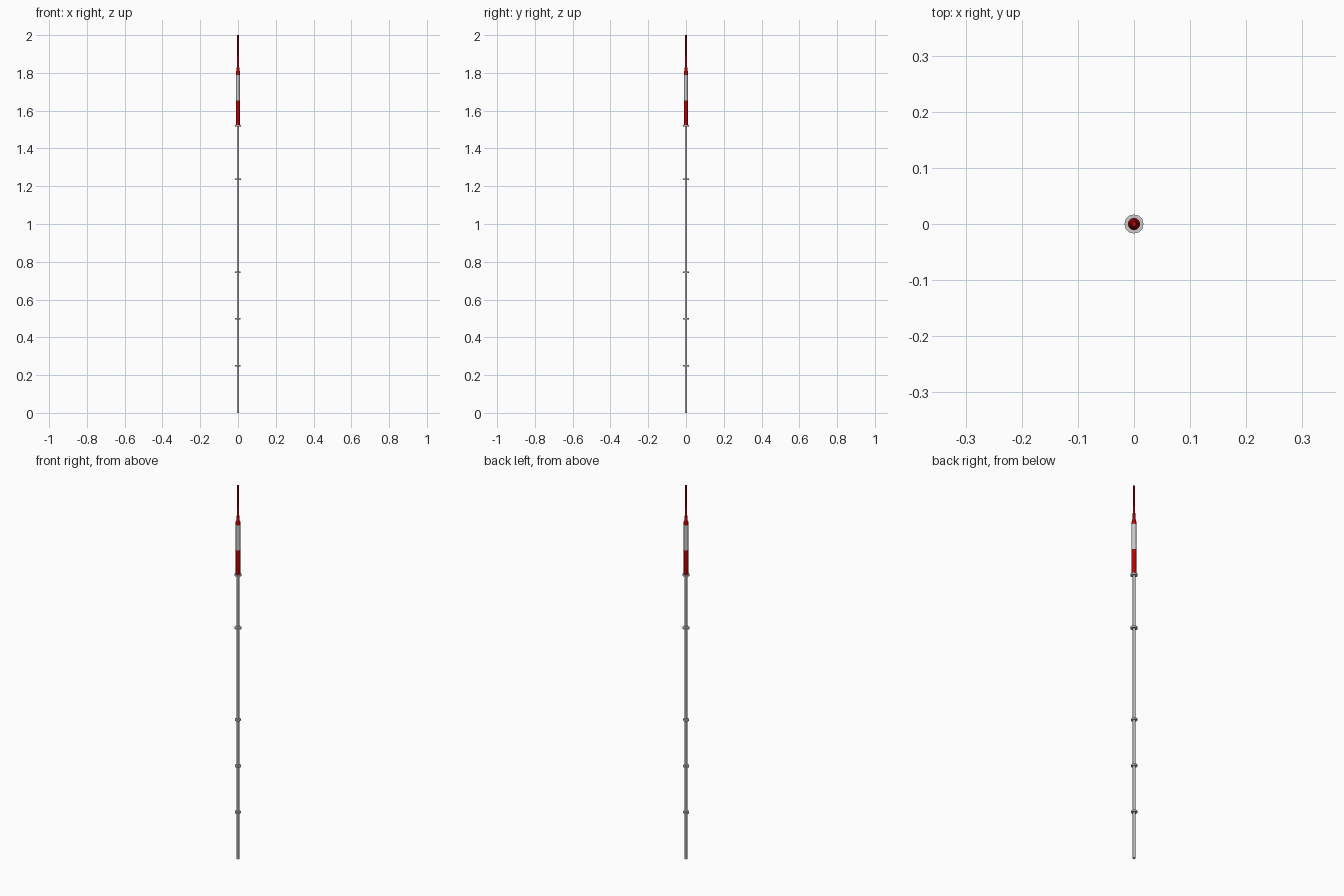
import bpy, bmesh, math

if "Cube" in bpy.data.objects:
    bpy.data.objects.remove(bpy.data.objects["Cube"])


def mat(name, col):
    m = bpy.data.materials.new(name)
    m.diffuse_color = (*col, 1)
    m.use_nodes = True
    m.node_tree.nodes["Principled BSDF"].inputs["Base Color"].default_value = m.diffuse_color
    return m


RED = mat("mast red", (0.50, 0.0, 0.0))
GREY = mat("light metal grey", (0.60, 0.60, 0.60))


def lathe(name, profile, material, sides=12, x=0.0):
    """Closed turned solid from (radius, z) points."""
    bm = bmesh.new()
    rings = []
    for r, z in profile:
        rings.append([bm.verts.new((x + r * math.cos(2 * math.pi * i / sides),
                                    r * math.sin(2 * math.pi * i / sides), z))
                      for i in range(sides)])
    for a, b in zip(rings, rings[1:]):
        for i in range(sides):
            j = (i + 1) % sides
            bm.faces.new((a[i], a[j], b[j], b[i]))
    bm.faces.new(rings[0][::-1])
    bm.faces.new(rings[-1])
    for f in bm.faces:
        f.smooth = len(f.verts) == 4 and abs(f.normal.z) < 0.9
    me = bpy.data.meshes.new(name)
    bm.to_mesh(me)
    bm.free()
    me.set_sharp_from_angle(angle=math.radians(35))
    me.materials.append(material)
    ob = bpy.data.objects.new(name, me)
    bpy.context.collection.objects.link(ob)
    return ob


# Main pole
lathe("pole", [(0.0063, 0), (0.0063, 1.525)], GREY)

# Lower clamp collars, slightly off the pole axis
for n, z in enumerate((0.25, 0.498, 0.745)):
    lathe(f"collar_{n + 1}", [(0.0150, z - 0.004), (0.0150, z + 0.004)], GREY, x=-0.001)

# Upper flanges
for n, z in enumerate((1.237, 1.521)):
    lathe(f"flange_{n + 1}", [(0.0170, z - 0.004), (0.0170, z + 0.004)], GREY)

# Striped antenna housing
lathe("red_housing", [(0.0110, 1.521), (0.0110, 1.655)], RED)
lathe("grey_housing", [(0.0110, 1.655), (0.0110, 1.79)], GREY)

# Stepped red spire
lathe("spire", [(0.0110, 1.79), (0.0110, 1.806), (0.0085, 1.812), (0.0080, 1.825), (0.0062, 1.83),
                (0.0055, 1.885), (0.0045, 1.89), (0.0045, 2.0)], RED)
